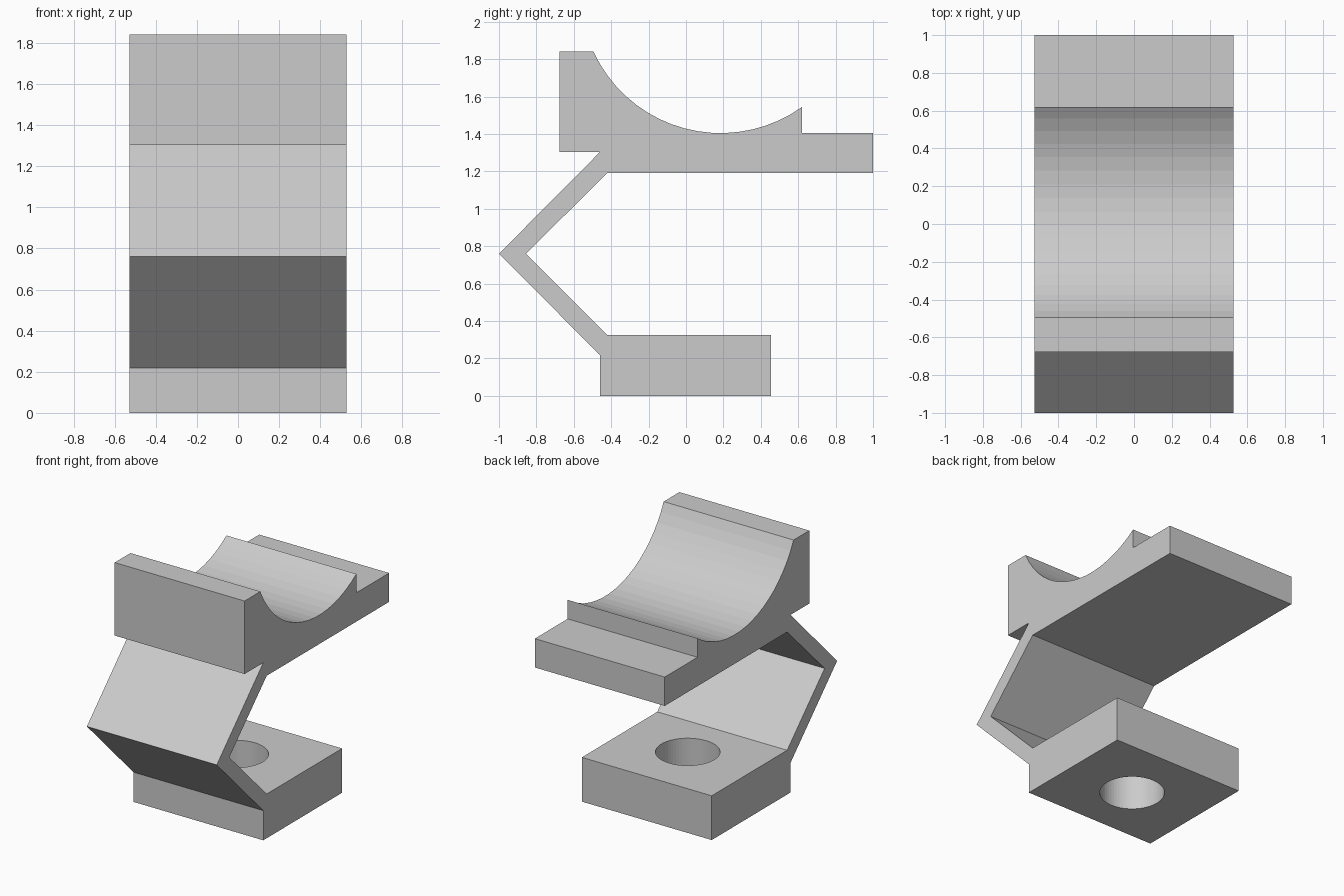
import bpy, bmesh, math

if "Cube" in bpy.data.objects:
    bpy.data.objects.remove(bpy.data.objects["Cube"])

HALF_WIDTH = 0.5275

# Side profile (y, z): base block, folded strap, top plate
lower = [(-0.46, 0), (0.455, 0), (0.455, 0.325), (-0.42, 0.325), (-0.855, 0.76),
         (-0.42, 1.193), (1.0, 1.193), (1.0, 1.405), (0.62, 1.405)]

# Concave cradle arc, from the short lip up to the tall wall
cy, cz, radius, steps = 0.185, 2.153, 0.748, 18
a0 = math.atan2(1.543 - cz, 0.62 - cy)
a1 = math.atan2(1.84 - cz, -0.495 - cy)
arc = [(cy + radius * math.cos(a0 + (a1 - a0) * i / steps),
        cz + radius * math.sin(a0 + (a1 - a0) * i / steps)) for i in range(steps + 1)]

# Tall wall and outside of the strap
upper = [(-0.677, 1.84), (-0.677, 1.304), (-0.46, 1.304), (-1.0, 0.76), (-0.46, 0.218)]

# Extrude the profile across the width
bm = bmesh.new()
face = bm.faces.new([bm.verts.new((-HALF_WIDTH, y, z)) for y, z in lower + arc + upper])
ext = bmesh.ops.extrude_face_region(bm, geom=[face])
bmesh.ops.translate(bm, vec=(2 * HALF_WIDTH, 0, 0),
                    verts=[v for v in ext["geom"] if isinstance(v, bmesh.types.BMVert)])
bmesh.ops.recalc_face_normals(bm, faces=bm.faces)
mesh = bpy.data.meshes.new("cradle_bracket")
bm.to_mesh(mesh)
bm.free()
bracket = bpy.data.objects.new("cradle_bracket", mesh)
bpy.context.collection.objects.link(bracket)

# Round bolt hole through the base block
bpy.ops.mesh.primitive_cylinder_add(vertices=64, radius=0.215, depth=0.7,
                                    location=(0, -0.02, 0.15))
cutter = bpy.context.object
cutter.name = "bolt_hole_cutter"
cutter.hide_render = True

mod = bracket.modifiers.new("bolt_hole", "BOOLEAN")
mod.operation = "DIFFERENCE"
mod.solver = "EXACT"
mod.object = cutter
bpy.ops.object.select_all(action="DESELECT")
bpy.context.view_layer.objects.active = bracket
bracket.select_set(True)
bpy.ops.object.modifier_apply(modifier=mod.name)
bpy.data.objects.remove(cutter)
